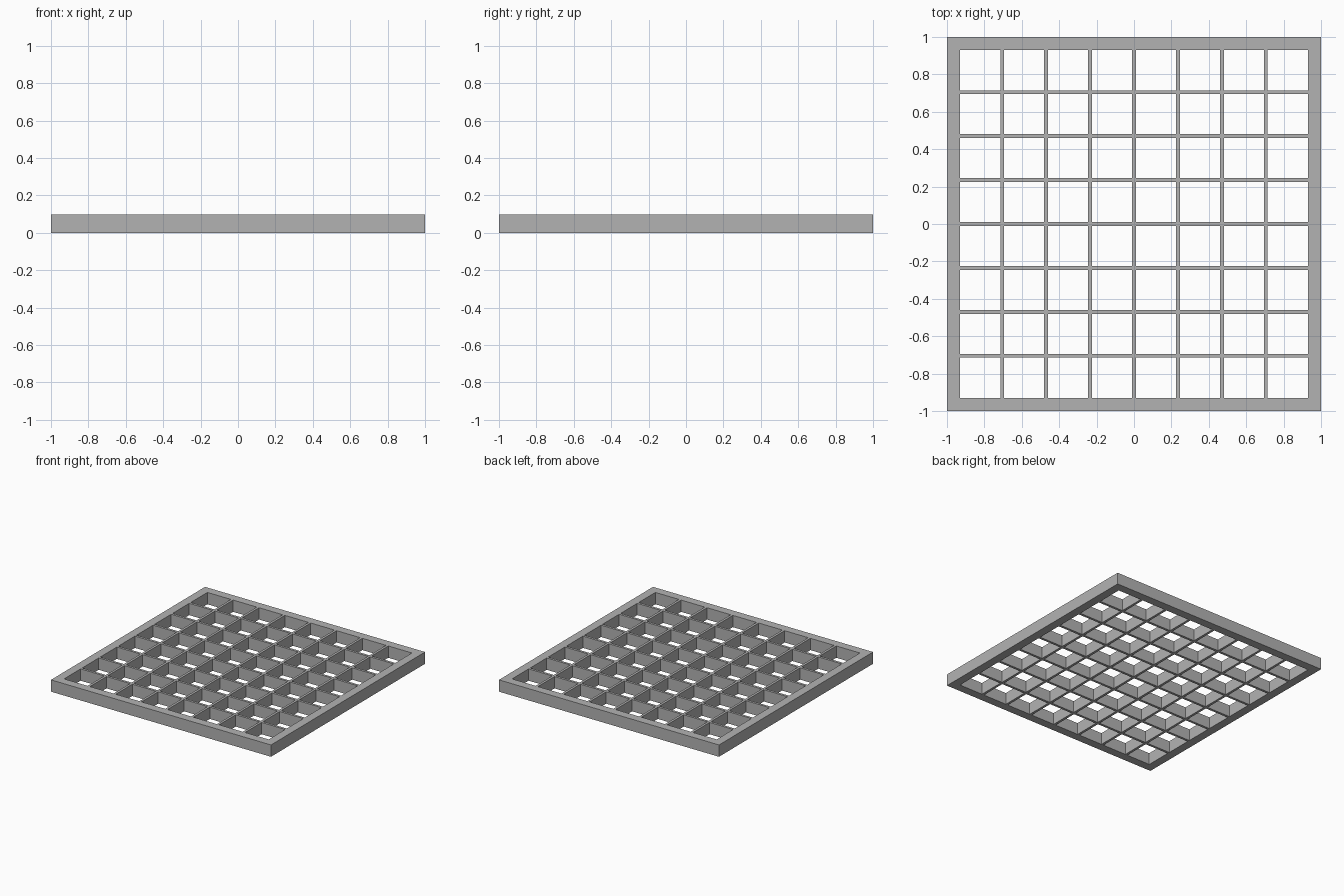
import bpy

cube = bpy.data.objects.get("Cube")
if cube:
    bpy.data.objects.remove(cube, do_unlink=True)

HEIGHT = 0.097
INNER = 0.93      # half width of the opening
RIM = 1 - INNER
BAR = 0.02
CELLS = 8
PITCH = (2 * INNER + BAR) / CELLS

grey = bpy.data.materials.new("grey_metal")
grey.use_nodes = True
colour = (0.45, 0.45, 0.45, 1)
grey.diffuse_color = colour
grey.node_tree.nodes["Principled BSDF"].inputs["Base Color"].default_value = colour


def finish(name, verts, faces):
    mesh = bpy.data.meshes.new(name)
    mesh.from_pydata(verts, [], faces)
    mesh.materials.append(grey)
    obj = bpy.data.objects.new(name, mesh)
    bpy.context.collection.objects.link(obj)
    return obj


def box(name, x, y, width, depth):
    bpy.ops.mesh.primitive_cube_add(size=1, location=(x, y, HEIGHT / 2))
    obj = bpy.context.object
    obj.name = name
    obj.scale = (width, depth, HEIGHT)
    obj.data.materials.append(grey)


# Square outer frame: rings of corners joined into one closed band
corners = [(-1, -1), (1, -1), (1, 1), (-1, 1)]
rings = [(1, 0), (1, HEIGHT), (INNER, HEIGHT), (INNER, 0)]
verts = [(x * r, y * r, z) for r, z in rings for x, y in corners]
faces = []
for r in range(4):
    for c in range(4):
        a, b = r * 4, (r + 1) % 4 * 4
        n = (c + 1) % 4
        faces.append((a + c, a + n, b + n, b + c))
finish("outer_frame", verts, faces)

# Long bars run across; short bars fill the gaps between them
centres = [(i - CELLS / 2) * PITCH for i in range(1, CELLS)]
for i, c in enumerate(centres):
    box(f"cross_bar_{i + 1}", 0, c, 2 * INNER, BAR)
for i, x in enumerate(centres):
    for j in range(CELLS):
        y = (j - (CELLS - 1) / 2) * PITCH
        box(f"short_bar_{i + 1}_{j + 1}", x, y, BAR, PITCH - BAR)
